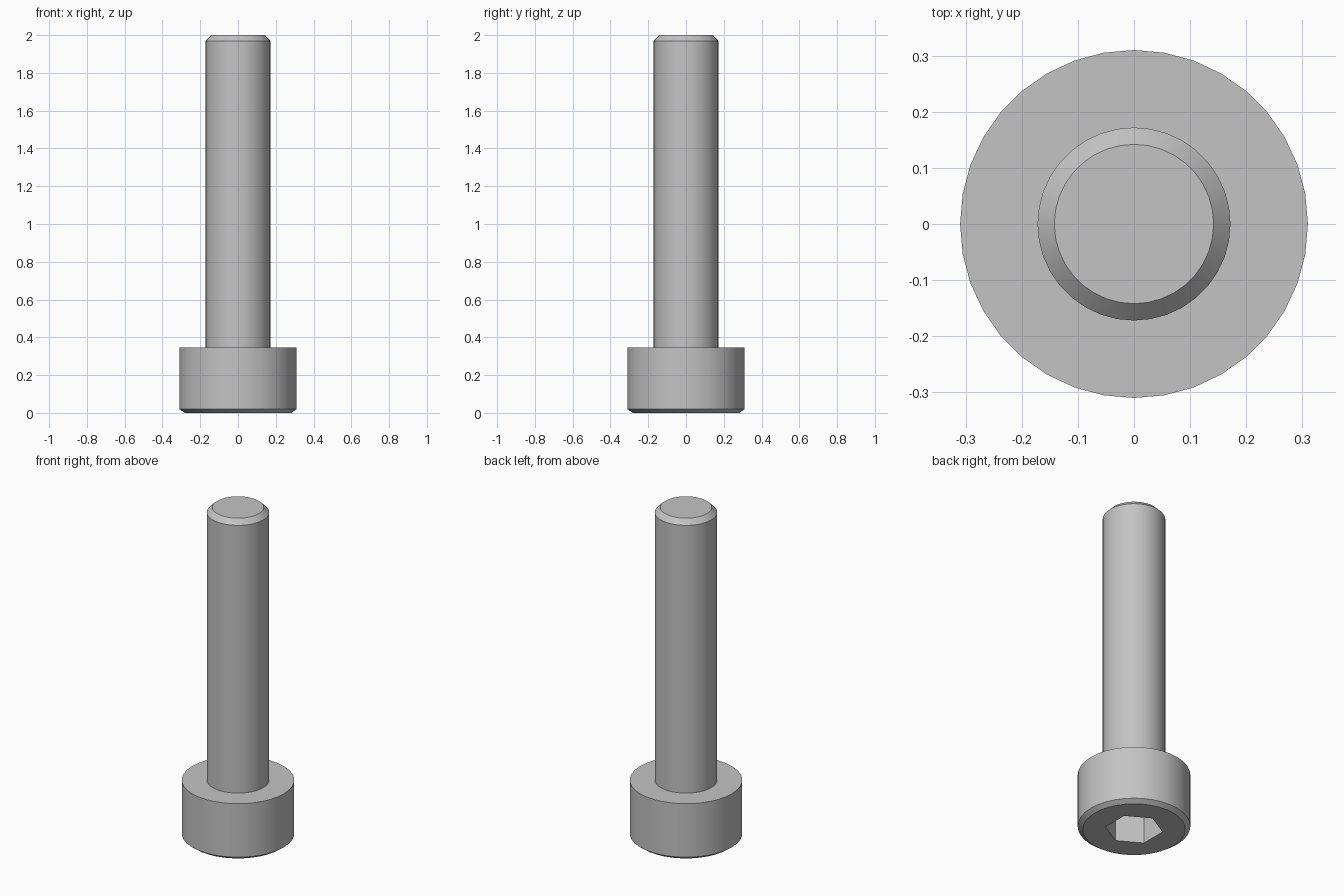
import bpy, bmesh
from math import cos, sin, pi, radians

cube = bpy.data.objects.get("Cube")
if cube:
    bpy.data.objects.remove(cube, do_unlink=True)

SEGMENTS = 36
SOCKET_RADIUS = 0.159
SOCKET_DEPTH = 0.172

steel = bpy.data.materials.new("steel_grey")
steel.use_nodes = True
colour = (0.55, 0.55, 0.55, 1)
steel.diffuse_color = colour
steel.node_tree.nodes["Principled BSDF"].inputs["Base Color"].default_value = colour

bm = bmesh.new()


def ring(radius, z, count, start=0.0):
    """Closed loop of vertices, counter-clockwise seen from above."""
    angles = [start + 2 * pi * i / count for i in range(count)]
    return [bm.verts.new((radius * cos(a), radius * sin(a), z)) for a in angles]


def skin(lower, upper):
    """Wall of quads between two loops."""
    n = len(lower)
    for i in range(n):
        j = (i + 1) % n
        bm.faces.new((lower[i], lower[j], upper[j], upper[i]))


def loop_edges(loop):
    return [bm.edges.get((loop[i - 1], loop[i])) for i in range(len(loop))]


# Head and shank: chamfered head, flat shoulder, shank with chamfered tip
profile = [(0.282, 0), (0.31, 0.02), (0.31, 0.345),
           (0.172, 0.345), (0.172, 1.97), (0.142, 2)]
rings = [ring(r, z, SEGMENTS) for r, z in profile]
for lower, upper in zip(rings, rings[1:]):
    skin(lower, upper)
bm.faces.new(rings[-1])

# Hexagonal drive socket sunk into the head, points along y
mouth = ring(SOCKET_RADIUS, 0, 6, pi / 6)
floor = ring(SOCKET_RADIUS, SOCKET_DEPTH, 6, pi / 6)
skin(mouth, floor)
bm.faces.new(floor)

# Flat head face around the socket mouth
bmesh.ops.triangle_fill(bm, use_beauty=True,
                        edges=loop_edges(rings[0]) + loop_edges(mouth))
bmesh.ops.recalc_face_normals(bm, faces=bm.faces)

mesh = bpy.data.meshes.new("socket_head_bolt")
bm.to_mesh(mesh)
bm.free()
mesh.materials.append(steel)
bolt = bpy.data.objects.new("socket_head_bolt", mesh)
bpy.context.collection.objects.link(bolt)

# Smooth round walls, sharp chamfers and socket
bpy.ops.object.select_all(action='DESELECT')
bolt.select_set(True)
bpy.context.view_layer.objects.active = bolt
bpy.ops.object.shade_smooth_by_angle(angle=radians(30))
